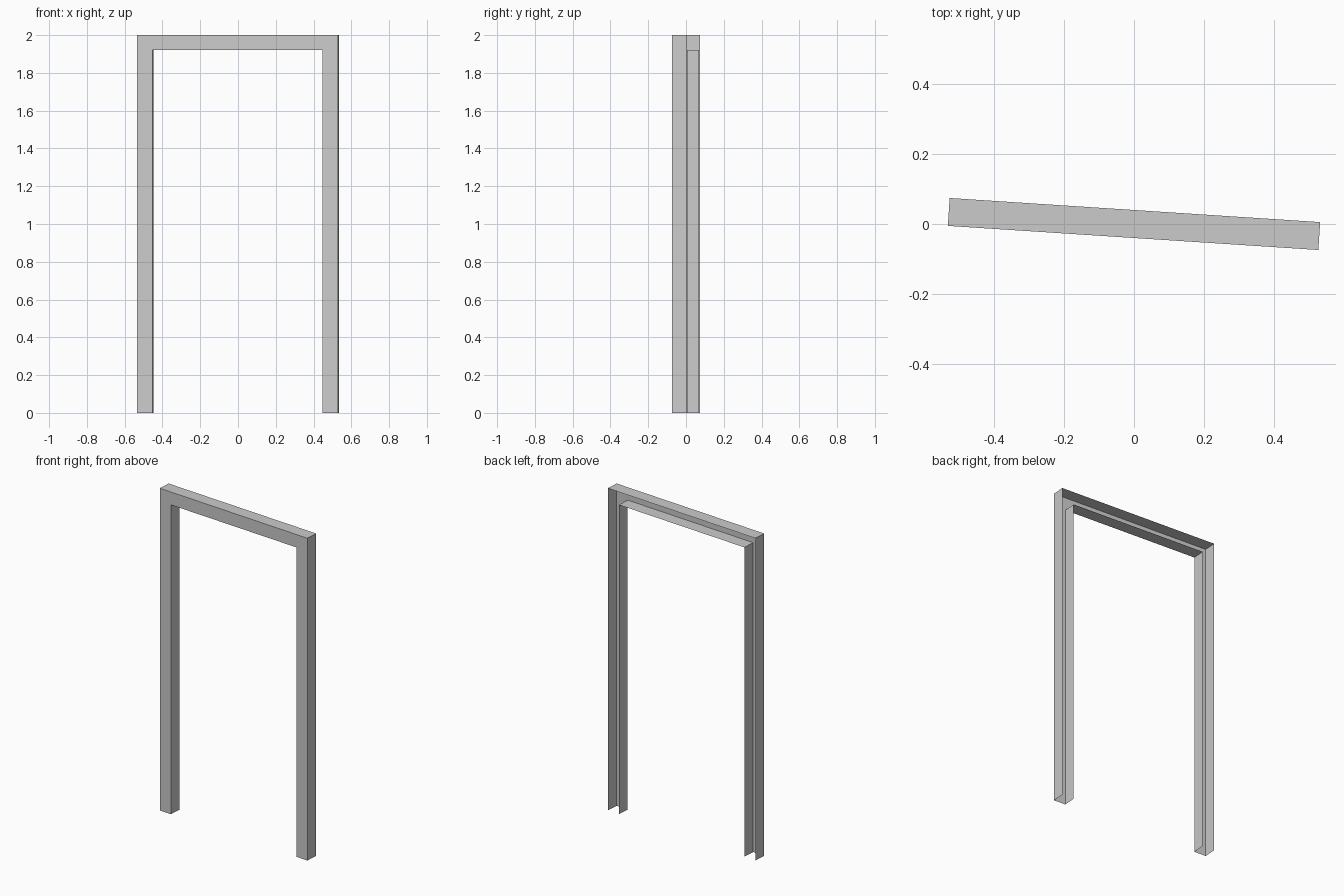
import bpy, bmesh, math
from mathutils import Matrix

if "Cube" in bpy.data.objects:
    bpy.data.objects.remove(bpy.data.objects["Cube"])

W, H, T, D = 1.064, 2.0, 0.08, 0.08   # width, height, trim width, depth
ANGLE = math.radians(-3.72)

# Open-backed, open-bottomed door casing: two arches joined by a front face
def arch(half, top):
    return [(-half, 0), (-half, top), (half, top), (half, 0)]

bm = bmesh.new()

def add_loop(points, y):
    return [bm.verts.new((x, y, z)) for x, z in points]

outer, inner = arch(W / 2, H), arch(W / 2 - T, H - T)
outer_back, outer_front = add_loop(outer, D / 2), add_loop(outer, -D / 2)
inner_front, inner_back = add_loop(inner, -D / 2), add_loop(inner, D / 2)

# Bridge outer return, front face and inner return in sequence
loops = [outer_back, outer_front, inner_front, inner_back]
for a, b in zip(loops, loops[1:]):
    for i in range(3):
        bm.faces.new((a[i], b[i], b[i + 1], a[i + 1]))

# Orient the faces outward, front towards -y
bm.normal_update()
front = [f for f in bm.faces if abs(f.normal.y) > 0.9]
if front[0].normal.y > 0:
    bmesh.ops.reverse_faces(bm, faces=bm.faces[:])

# The frame stands slightly turned about z
bm.transform(Matrix.Rotation(ANGLE, 4, 'Z'))

mesh = bpy.data.meshes.new("door_frame")
bm.to_mesh(mesh)
bm.free()
bpy.context.collection.objects.link(bpy.data.objects.new("door_frame", mesh))
